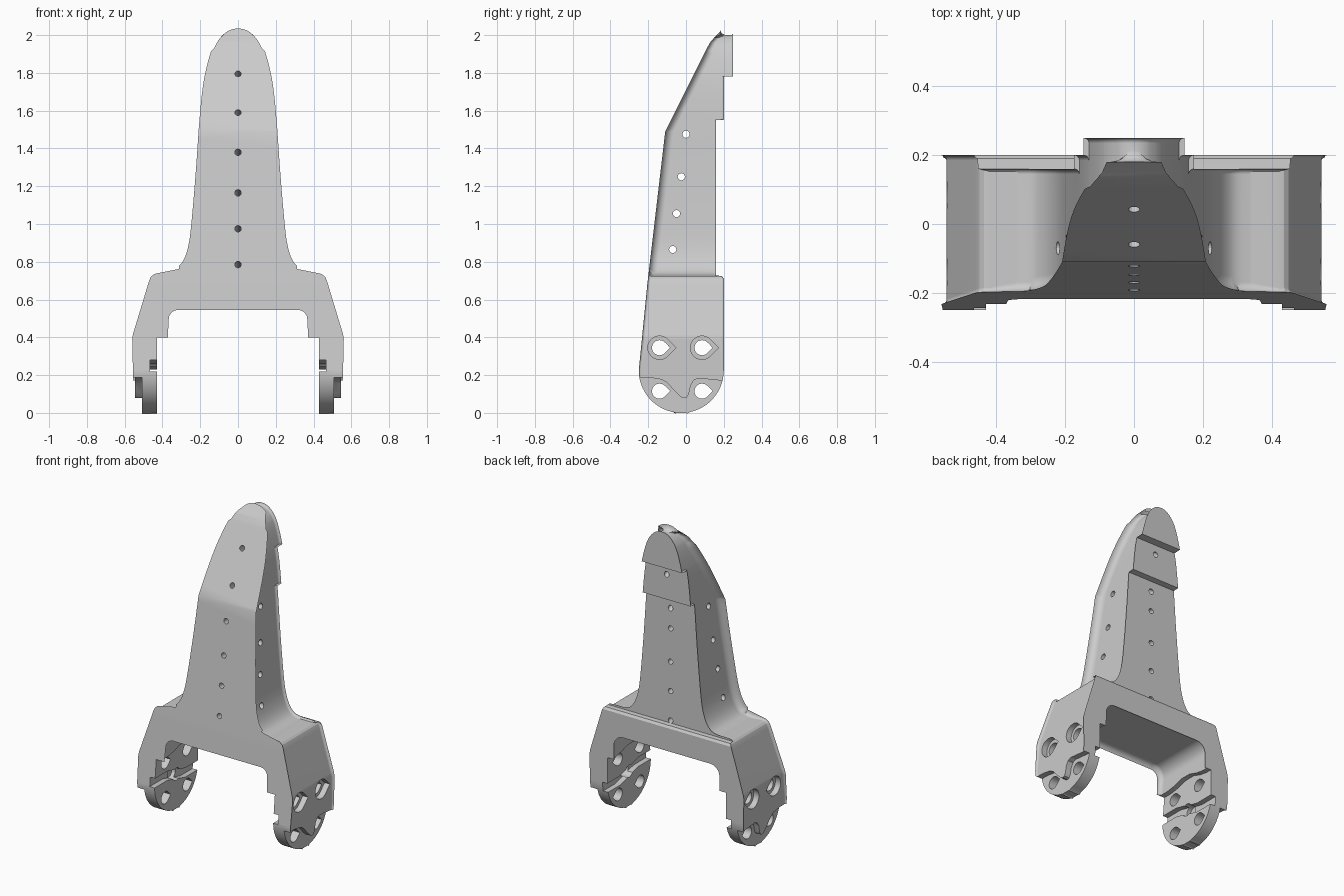
import bpy, bmesh, math
from mathutils import Vector

if "Cube" in bpy.data.objects:
    bpy.data.objects.remove(bpy.data.objects["Cube"])

grey = bpy.data.materials.new("light_grey")
grey.diffuse_color = (0.6, 0.6, 0.6, 1)
grey.use_nodes = True
grey.node_tree.nodes["Principled BSDF"].inputs["Base Color"].default_value = grey.diffuse_color


def lerp_knots(knots, z):
    if z <= knots[0][0]:
        return knots[0][1]
    for (z0, y0), (z1, y1) in zip(knots, knots[1:]):
        if z <= z1:
            return y0 + (y1 - y0) * (z - z0) / (z1 - z0)
    return knots[-1][1]


def smooth_path(pts, steps=3):
    p = [Vector((-pts[1][0], pts[1][1]))] + [Vector(q) for q in pts]
    p.append(2 * p[-1] - p[-2])
    out = []
    for a, b, c, d in zip(p, p[1:], p[2:], p[3:]):
        for k in range(steps):
            t = k / steps
            out.append(0.5 * (2 * b + (c - a) * t + (2 * a - 5 * b + 4 * c - d) * t * t
                              + (3 * b - a - 3 * c + d) * t ** 3))
    return out + [p[-2]]


# depth of the front and back faces by height, with a round foot
foot = [(0.225 * (1 - math.cos(a)), max(0.225 * math.sin(a), 0.03))
        for a in [math.radians(6 * i) for i in range(16)]]
front = [(z, -0.025 - w) for z, w in foot] + [
    (0.68, -0.205), (1.49, -0.11), (1.93, 0.11), (1.965, 0.13), (1.987, 0.15), (2.0, 0.18)]
back = [(z, -0.025 + w) for z, w in foot] + [
    (0.71, 0.2), (0.725, 0.19), (0.727, 0.16), (1.55, 0.16), (1.552, 0.2),
    (1.78, 0.2), (1.782, 0.25), (2.0, 0.25)]

# half outline: tower, shoulder, leg, inner arch
tower = smooth_path([(0, 2), (.03, 1.994), (.055, 1.976), (.08, 1.945), (.1, 1.9), (.12, 1.83),
                     (.137, 1.75), (.15, 1.65), (.163, 1.5), (.173, 1.35), (.186, 1.18),
                     (.2, 1.02), (.211, .92), (.225, .85), (.245, .795), (.27, .757),
                     (.3, .735), (.345, .725)])
half = tower + [Vector(p) for p in [(.42, .725), (.437, .721), (.449, .711), (.456, .696),
                                    (.541, .415), (.545, .39), (.545, 0), (.397, 0)]]
half += [Vector((.317 + .08 * math.cos(a), .495 + .08 * math.sin(a)))
         for a in [math.radians(10 * i) for i in range(10)]]
outline = half + [Vector((-p.x, p.y)) for p in reversed(half[1:])]
count = len(outline)


def inward(i):
    p = outline[i]
    a = (p - outline[i - 1]).normalized()
    b = (outline[(i + 1) % count] - p).normalized()
    na, nb = Vector((a.y, -a.x)), Vector((b.y, -b.x))
    m = (na + nb).normalized()
    return m / max(m.dot(na), 0.4)


def fillet(p):
    if p.y > 1.9:
        return 0.035
    if p.y > 0.74:
        return 0.045
    if abs(p.x) < 0.4 and p.y > 0.4:
        return 0.03
    return 0.015 if p.y > 0.3 else 0.006


def build_body():
    bm = bmesh.new()
    rings = []
    steps = 6
    for side in (-1, 1):
        group = []
        for k in range(steps + 1):
            a = math.pi / 2 * k / steps
            ring = []
            for i, p in enumerate(outline):
                r = fillet(p) if side < 0 else min(fillet(p), 0.015)
                q = p - inward(i) * r * (1 - math.sin(a))
                y = side * (1 - r * (1 - math.cos(a)))
                ring.append(bm.verts.new((q.x, y, q.y)))
            group.append(ring)
        rings += group if side < 0 else group[::-1]
    for r0, r1 in zip(rings, rings[1:]):
        for i in range(count):
            j = (i + 1) % count
            bm.faces.new((r0[i], r0[j], r1[j], r1[i]))
    bm.faces.new(rings[0])
    bm.faces.new(rings[-1])
    # slice at each height knot, then move the faces to their depth
    for z in sorted({round(z, 5) for z, _ in front + back})[1:-1]:
        bmesh.ops.bisect_plane(bm, geom=bm.verts[:] + bm.edges[:] + bm.faces[:],
                               dist=1e-5, plane_co=(0, 0, z), plane_no=(0, 0, 1))
    for v in bm.verts:
        y, z = v.co.y, v.co.z
        v.co.y = lerp_knots(front, z) + y + 1 if y < 0 else lerp_knots(back, z) + y - 1
    bmesh.ops.remove_doubles(bm, verts=bm.verts, dist=1e-5)
    bmesh.ops.recalc_face_normals(bm, faces=bm.faces)
    return make_object("forked_bracket", bm)


def make_object(name, bm):
    me = bpy.data.meshes.new(name)
    bm.to_mesh(me)
    bm.free()
    me.materials.append(grey)
    ob = bpy.data.objects.new(name, me)
    bpy.context.collection.objects.link(ob)
    return ob


def add_prism(bm, start, end):
    a = [bm.verts.new(p) for p in start]
    b = [bm.verts.new(p) for p in end]
    bm.faces.new(a)
    bm.faces.new(b[::-1])
    for i in range(len(a)):
        j = (i + 1) % len(a)
        bm.faces.new((a[j], a[i], b[i], b[j]))


def cut(body, name, prisms):
    bm = bmesh.new()
    for start, end in prisms:
        add_prism(bm, start, end)
    bmesh.ops.recalc_face_normals(bm, faces=bm.faces)
    tool = make_object(name, bm)
    tool.hide_render = True
    mod = body.modifiers.new(name, 'BOOLEAN')
    mod.operation, mod.solver, mod.object = 'DIFFERENCE', 'EXACT', tool
    bpy.context.view_layer.objects.active = body
    bpy.ops.object.modifier_apply(modifier=name)
    bpy.data.objects.remove(tool)


def across(profile, x0, x1, mirror=True):
    signs = (1, -1) if mirror else (1,)
    return [([(s * x0, y, z) for y, z in profile], [(s * x1, y, z) for y, z in profile])
            for s in signs]


def circle(y, z, r, n=20):
    return [(y + r * math.cos(2 * math.pi * i / n), z + r * math.sin(2 * math.pi * i / n))
            for i in range(n)]


def teardrop(y, z, r):
    arc = [math.radians(45 + 15 * i) for i in range(19)]
    return [(y + r * math.cos(a), z + r * math.sin(a)) for a in arc] + [(y + r * 1.41, z)]


body = build_body()

# pin holes square to the sloping front
pins = []
for z in (.785, .975, 1.165, 1.38, 1.59, 1.795):
    c = Vector((0, lerp_knots(front, z), z))
    slope = 0.117 if z < 1.49 else 0.5
    d = Vector((0, 1, -slope)).normalized()
    up = Vector((0, slope, 1)).normalized()
    ring = [Vector((u, 0, 0)) + up * v for u, v in circle(0, 0, .017, 16)]
    pins.append(([c - d * .1 + p for p in ring], [c + d * .5 + p for p in ring]))
cut(body, "front_pin_holes", pins)

# pin holes through the tower sides
cut(body, "side_pin_holes", [pr for y, z in ((-.07, .865), (-.05, 1.055), (-.025, 1.25), (0, 1.475))
                             for pr in across(circle(y, z, .019, 16), -.4, .4, False)])

# outer and inner recesses of the feet
cut(body, "outer_recess", across(
    [(-.3, .19), (-.19, .187), (-.13, .177), (-.10, .16), (-.05, .105), (-.025, .083), (-.01, .078),
     (.005, .083), (.015, .1), (.025, .145), (.04, .172), (.065, .183), (.3, .16), (.3, -.1),
     (-.3, -.1)], .507, .7))
cut(body, "inner_recess", across(
    [(-.3, .4), (-.17, .4), (-.1, .41), (-.03, .43), (.04, .43), (.1, .41), (.16, .4), (.3, .4),
     (.3, -.1), (-.3, -.1)], .25, .43))
cut(body, "inner_groove", across(
    [(-.3, .28), (-.12, .28), (-.06, .265), (.01, .245), (.07, .23), (.3, .23),
     (.3, .17), (.07, .17), (.01, .185), (-.06, .205), (-.12, .22), (-.3, .22)], .3, .465))
cut(body, "inner_socket", across(circle(-.025, .225, .04), .3, .49))

# bolt holes with countersunk upper pair
bolts = [(-.14, .345), (.085, .345), (-.14, .115), (.085, .115)]
cut(body, "bolt_holes", [pr for y, z in bolts for pr in across(teardrop(y, z, .04), .2, .7)])
cut(body, "bolt_seats", [pr for y, z in bolts[:2] for pr in across(teardrop(y, z, .062), .507, .7)])

body.select_set(True)
bpy.context.view_layer.objects.active = body
bpy.ops.object.shade_smooth_by_angle(angle=math.radians(22))
weights = body.modifiers.new("weights", 'WEIGHTED_NORMAL')
weights.keep_sharp = True
